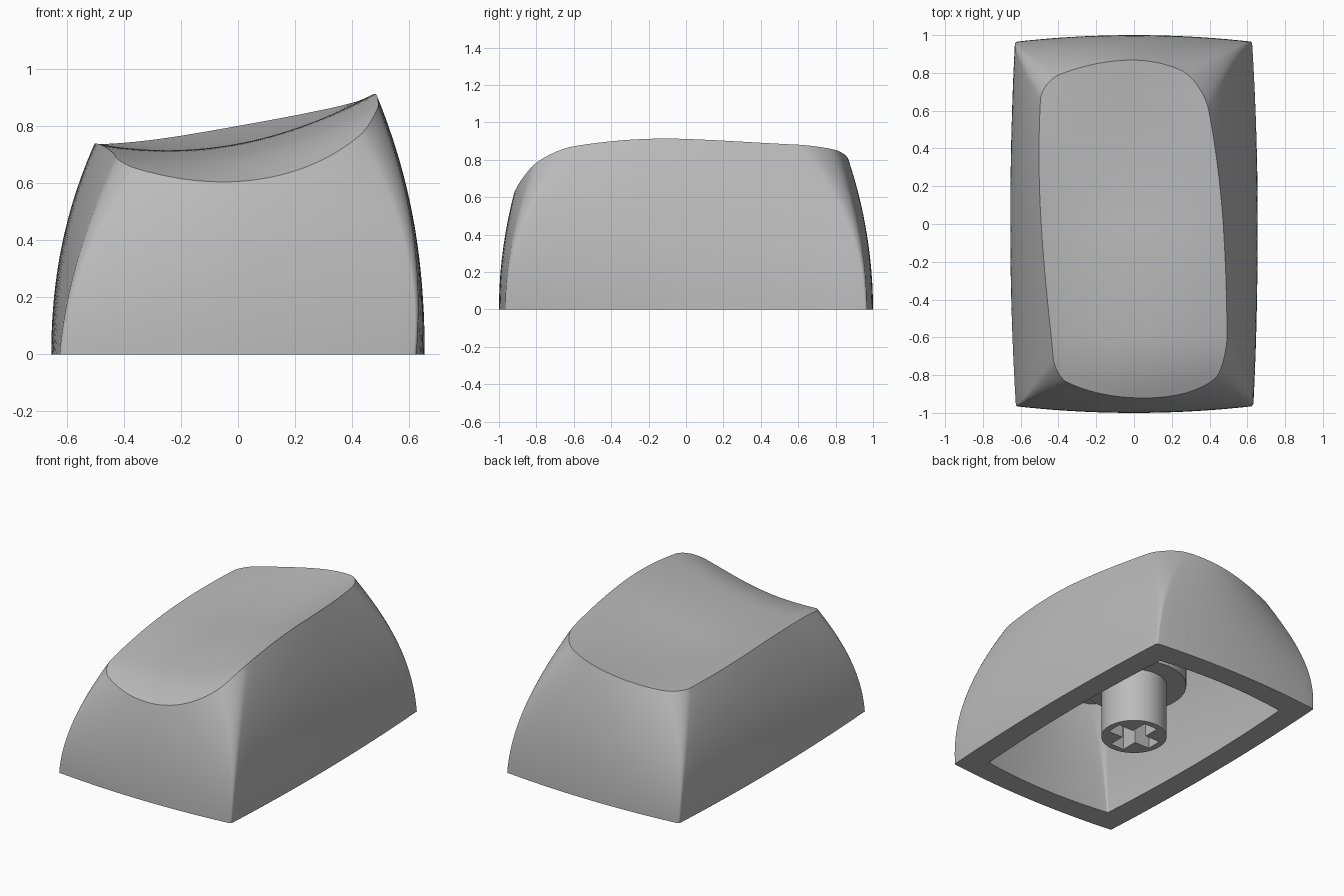
import bpy, bmesh, math
from mathutils import Matrix

if "Cube" in bpy.data.objects:
    bpy.data.objects.remove(bpy.data.objects["Cube"], do_unlink=True)

grey = bpy.data.materials.new("mid_grey")
grey.use_nodes = True
colour = (0.5, 0.5, 0.5, 1)
grey.diffuse_color = colour
grey.node_tree.nodes["Principled BSDF"].inputs["Base Color"].default_value = colour

WALL = 0.15
ARC, SIDE, RISE, RINGS = 8, 20, 24, 20


def smooth(obj):
    bpy.ops.object.select_all(action="DESELECT")
    obj.select_set(True)
    bpy.context.view_layer.objects.active = obj
    bpy.ops.object.shade_smooth_by_angle(angle=math.radians(30))


def add_object(name, bm):
    bmesh.ops.recalc_face_normals(bm, faces=bm.faces[:])
    mesh = bpy.data.meshes.new(name)
    bm.to_mesh(mesh)
    bm.free()
    mesh.materials.append(grey)
    obj = bpy.data.objects.new(name, mesh)
    bpy.context.collection.objects.link(obj)
    smooth(obj)
    return obj


def dish(x, y):
    """Height of the tilted, scooped top that rolls off towards the front."""
    sag = 0.087 * (1 - ((x + 0.01) / 0.48) ** 2)
    z = 0.826 + 0.18 * x
    if y > 0:
        return z - sag * (1 - 0.7 * (y / 0.86) ** 2)
    drop = 0.1 * y * y + 0.47 * max(0, -0.6 - y) ** 2
    return z - sag - drop * (1 + 0.8 * x)


def roof(x, y):
    """Flat ceiling of the hollow."""
    return 0.63


def wall_point(corner, step, z, inset):
    """Point on the bowed, tapered and slightly twisted wall at height z."""
    hx, hy = 0.655 - 0.26 * z * z - inset, 1 - 0.21 * z * z - inset
    r = 0.01 + 0.18 * z * z
    sx, sy = ((1, 1), (-1, 1), (-1, -1), (1, -1))[corner]
    if step <= ARC:
        a = math.pi / 2 * (corner + step / ARC)
        u = sx * (1 - r / hx) + r / hx * math.cos(a)
        v = sy * (1 - r / hy) + r / hy * math.sin(a)
    else:
        t = 1 - 2 * (step - ARC) / SIDE
        if corner % 2 == 0:
            u, v = sx * t * (1 - r / hx), sy
        else:
            u, v = sx, sy * t * (1 - r / hy)
    x = u * (hx - (0.03 + 0.04 * z * z) * v * v)
    y = v * (hy - (0.035 + 0.13 * z * z) * u * u)
    y *= 1 + (0.11 + 0.05 * v) * x * z * z
    return x + 0.04 * z * z - 0.09 * y * z, y


def bridge(bm, a, b):
    for i in range(len(a)):
        j = (i + 1) % len(a)
        bm.faces.new((a[i], a[j], b[j], b[i]))


def skin(bm, inset, top):
    """Wall rising to the top surface, closed by rings that follow it."""
    slots = [(c, s) for c in range(4) for s in range(ARC + SIDE)]
    rims = []
    for c, s in slots:
        z = 0.7
        for _ in range(30):
            z = (z + top(*wall_point(c, s, z, inset))) / 2
        rims.append(z)
    rows = []
    for k in range(RISE + 1):
        heights = [z * k / RISE for z in rims]
        rows.append([(*wall_point(c, s, z, inset), z)
                     for (c, s), z in zip(slots, heights)])
    rim = rows[-1]
    for k in range(RINGS - 1, 0, -1):
        f = k / RINGS
        rows.append([(x * f, y * f, top(x * f, y * f)) for x, y, _ in rim])
    loops = [[bm.verts.new(p) for p in row] for row in rows]
    for a, b in zip(loops, loops[1:]):
        bridge(bm, a, b)
    centre = bm.verts.new((0, 0, top(0, 0)))
    last = loops[-1]
    for i, v in enumerate(last):
        bm.faces.new((v, last[(i + 1) % len(last)], centre))
    return loops[0]


# Hollow cap shell: outer skin, inner skin and the flat bottom edge
bm = bmesh.new()
outer = skin(bm, 0, dish)
inner = skin(bm, WALL, roof)
bridge(bm, outer, inner)
add_object("cap_shell", bm)


# Stem with a wider mount that runs into the roof of the cap
def turned(profile, sides=64):
    bm = bmesh.new()
    loops = [[bm.verts.new((r * math.cos(2 * math.pi * i / sides),
                            r * math.sin(2 * math.pi * i / sides), z))
              for i in range(sides)] for r, z in profile]
    for a, b in zip(loops, loops[1:]):
        bridge(bm, a, b)
    bm.faces.new(loops[0])
    bm.faces.new(loops[-1])
    return bm


stem = add_object("stem", turned([(0.2, 0), (0.2, 0.36), (0.32, 0.36), (0.32, 0.65)]))

# Cross-shaped socket cut into the stem
for size in ((0.32, 0.1, 0.7), (0.1, 0.32, 0.7)):
    bm = bmesh.new()
    bmesh.ops.create_cube(bm, size=1, matrix=Matrix.Diagonal((*size, 1)))
    cutter = add_object("socket_cutter", bm)
    cutter.hide_render = True
    cut = stem.modifiers.new("socket", "BOOLEAN")
    cut.operation, cut.solver, cut.object = "DIFFERENCE", "EXACT", cutter
    bpy.context.view_layer.objects.active = stem
    bpy.ops.object.modifier_apply(modifier=cut.name)
    bpy.data.objects.remove(cutter, do_unlink=True)
smooth(stem)
